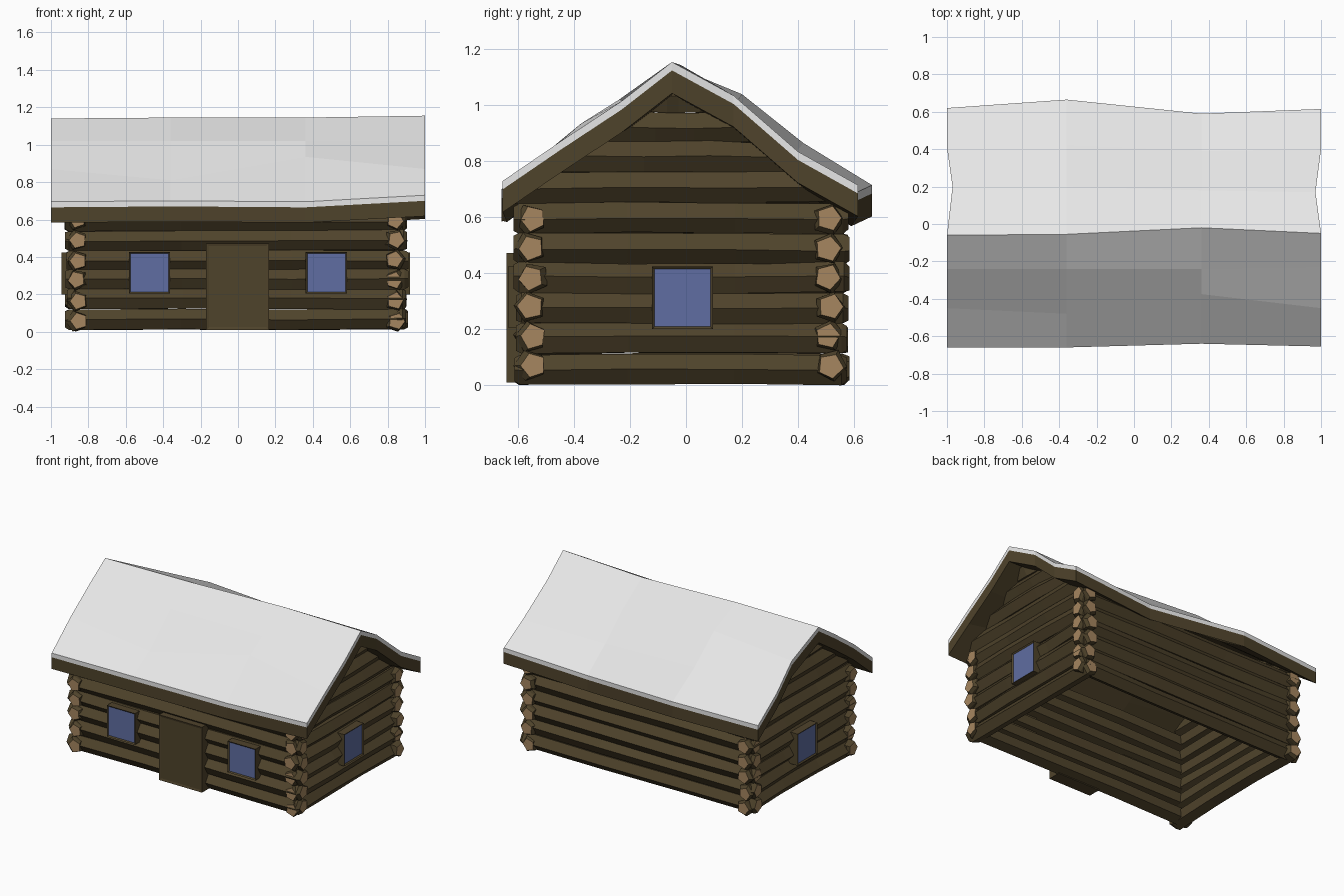
import bpy
import bmesh
import math
import random

random.seed(4)
if "Cube" in bpy.data.objects:
    bpy.data.objects.remove(bpy.data.objects["Cube"], do_unlink=True)


def material(name, r, g, b):
    mat = bpy.data.materials.new(name)
    mat.use_nodes = True
    mat.diffuse_color = (r, g, b, 1)
    mat.node_tree.nodes["Principled BSDF"].inputs["Base Color"].default_value = (r, g, b, 1)
    return mat


BARK = material("dark_brown_wood", 0.078, 0.056, 0.024)
CUT = material("tan_cut_wood", 0.38, 0.24, 0.115)
GLASS = material("blue_glass", 0.115, 0.155, 0.36)
SNOW = material("white_snow", 0.8, 0.8, 0.8)


def finish(name, bm, *mats):
    bmesh.ops.recalc_face_normals(bm, faces=bm.faces)
    mesh = bpy.data.meshes.new(name)
    bm.to_mesh(mesh)
    bm.free()
    for mat in mats:
        mesh.materials.append(mat)
    obj = bpy.data.objects.new(name, mesh)
    bpy.context.collection.objects.link(obj)
    return obj


def log(name, along, centre, height, start, end, trim=None):
    """Crooked five-sided log; its sharp side points out of the wall."""
    out = math.copysign(1, centre)
    span = end - start
    stations = [(start + span * t, 1) for t in (0.34, 0.66)]
    if trim:
        stations = [(start, 1)] + stations + [(end, 1)]
    else:
        stations = ([(start, 0.8), (start + 0.02, 1)] + stations
                    + [(end - 0.02, 1), (end, 0.8)])
    turn = random.uniform(-0.14, 0.14)
    bm = bmesh.new()
    rings = []
    for i, (u, scale) in enumerate(stations):
        dv, dz = random.uniform(-0.008, 0.008), random.uniform(-0.004, 0.004)
        ring = []
        for k in range(5):
            a = math.tau * k / 5 + turn
            r = 0.057 * scale * random.uniform(0.95, 1.05)
            v = centre + dv + out * r * math.cos(a)
            z = height + dz + r * math.sin(a)
            p = u
            if trim and i in (0, len(stations) - 1):
                p = trim(z)[0 if i == 0 else 1]
            ring.append(bm.verts.new((p, v, z) if along == "x" else (v, p, z)))
        rings.append(ring)
    for a, b in zip(rings, rings[1:]):
        for k in range(5):
            n = (k + 1) % 5
            bm.faces.new((a[k], a[n], b[n], b[k]))
    for ring in (rings[0], rings[-1]):
        bm.faces.new(ring).material_index = 0 if trim else 1
    finish(name, bm, BARK, CUT)


# Interlocking log walls
for i in range(6):
    for side, y in (("front", -0.552), ("back", 0.512)):
        log(f"{side}_wall_log_{i + 1}", "x", y, 0.068 + 0.105 * i,
            -0.92 + random.uniform(-0.008, 0.008), 0.905 + random.uniform(-0.008, 0.008))
    for side, x in (("left", 0.842), ("right", -0.858)):
        log(f"{side}_wall_log_{i + 1}", "y", x, 0.058 + 0.108 * i,
            -0.612 + random.uniform(-0.006, 0.006), 0.58 + random.uniform(-0.006, 0.006))


# Gable logs, cut to the slope of the roof
def slope(z):
    drop = max(1.075 - z, 0.01)
    return -0.05 - drop * 1.35, -0.05 + drop * 1.48


for side, x in (("left", 0.842), ("right", -0.858)):
    for i in range(4):
        z = 0.708 + 0.107 * i
        lo, hi = slope(z)
        log(f"{side}_gable_log_{i + 1}", "y", x, z, lo, hi, trim=slope)

# Roof cross-sections (y, z) from front eave over the ridge to back eave
SECTIONS = {
    -1.0: [(-0.66, 0.695), (-0.45, 0.87), (-0.24, 1.02), (-0.06, 1.14),
           (0.2, 0.99), (0.41, 0.85), (0.62, 0.7)],
    -0.36: [(-0.66, 0.7), (-0.48, 0.81), (-0.24, 1.02), (-0.055, 1.145),
            (0.2, 1.04), (0.42, 0.865), (0.665, 0.715)],
    0.36: [(-0.64, 0.695), (-0.375, 0.935), (-0.24, 1.02), (-0.02, 1.145),
           (0.18, 1.01), (0.39, 0.83), (0.59, 0.68)],
    1.0: [(-0.655, 0.73), (-0.45, 0.87), (-0.23, 1.015), (-0.05, 1.155),
          (0.17, 1.035), (0.4, 0.835), (0.615, 0.715)],
}


def roof_layer(name, top, bottom, mat):
    bm = bmesh.new()
    grid = []
    for x, points in SECTIONS.items():
        row = []
        for j, (y, z) in enumerate(points):
            dent = 0.97 if j == 4 and abs(x) == 1 else 1
            row.append(bm.verts.new((x * dent, y, z - top)))
        grid.append(row)
    for a, b in zip(grid, grid[1:]):
        for j in range(len(a) - 1):
            bm.faces.new((a[j], b[j], b[j + 1], a[j + 1]))
    solid = bmesh.ops.extrude_face_region(bm, geom=bm.faces[:])
    # The sheet itself stays as the top; its copy drops to form the underside
    lower = [g for g in solid["geom"] if isinstance(g, bmesh.types.BMVert)]
    bmesh.ops.translate(bm, verts=lower, vec=(0, 0, top - bottom))
    if not any(len(e.link_faces) > 2 for e in bm.edges) and any(e.is_boundary for e in bm.edges):
        bmesh.ops.holes_fill(bm, edges=[e for e in bm.edges if e.is_boundary], sides=0)
    finish(name, bm, mat)


def closed_roof_layer(name, top, bottom, mat):
    """Loops around every cross-section, bridged and capped."""
    bm = bmesh.new()
    loops = []
    for x, points in SECTIONS.items():
        ring = []
        for drop, order in ((top, 1), (bottom, -1)):
            for j in range(len(points))[::order]:
                y, z = points[j]
                dent = 0.97 if j == 4 and abs(x) == 1 else 1
                ring.append(bm.verts.new((x * dent, y, z - drop)))
        loops.append(ring)
    count = len(loops[0])
    for a, b in zip(loops, loops[1:]):
        for k in range(count):
            n = (k + 1) % count
            bm.faces.new((a[k], a[n], b[n], b[k]))
    for ring in (loops[0], loops[-1]):
        for k in range(count // 2 - 1):
            bm.faces.new((ring[k], ring[k + 1], ring[count - 2 - k], ring[count - 1 - k]))
    finish(name, bm, mat)


closed_roof_layer("snow_cover", 0, 0.03, SNOW)
closed_roof_layer("roof_boards", 0.03, 0.112, BARK)


# Door and windows: boxes with an inset outer face
def panel(name, low, high, facing, rim, depth, inner):
    bm = bmesh.new()
    bmesh.ops.create_cube(bm, size=1)
    for v in bm.verts:
        v.co = [a + (b - a) * (c + 0.5) for a, b, c in zip(low, high, v.co)]
    bm.normal_update()
    axis, sign = facing
    face = max(bm.faces, key=lambda f: f.normal[axis] * sign)
    bmesh.ops.inset_individual(bm, faces=[face], thickness=rim, depth=-depth)
    face.material_index = 1
    finish(name, bm, BARK, inner)


panel("door", (-0.17, -0.642, 0.01), (0.167, -0.55, 0.473), (1, -1), 0.02, 0.004, BARK)
for side, x in (("left", 0.472), ("right", -0.474)):
    panel(f"front_{side}_window", (x - 0.11, -0.635, 0.204), (x + 0.11, -0.54, 0.426),
          (1, -1), 0.012, 0.008, GLASS)
panel("left_side_window", (0.83, -0.122, 0.2), (0.92, 0.096, 0.424), (0, 1), 0.013, 0.008, GLASS)
panel("right_side_window", (-0.945, -0.122, 0.2), (-0.85, 0.096, 0.424), (0, -1), 0.013, 0.008, GLASS)
